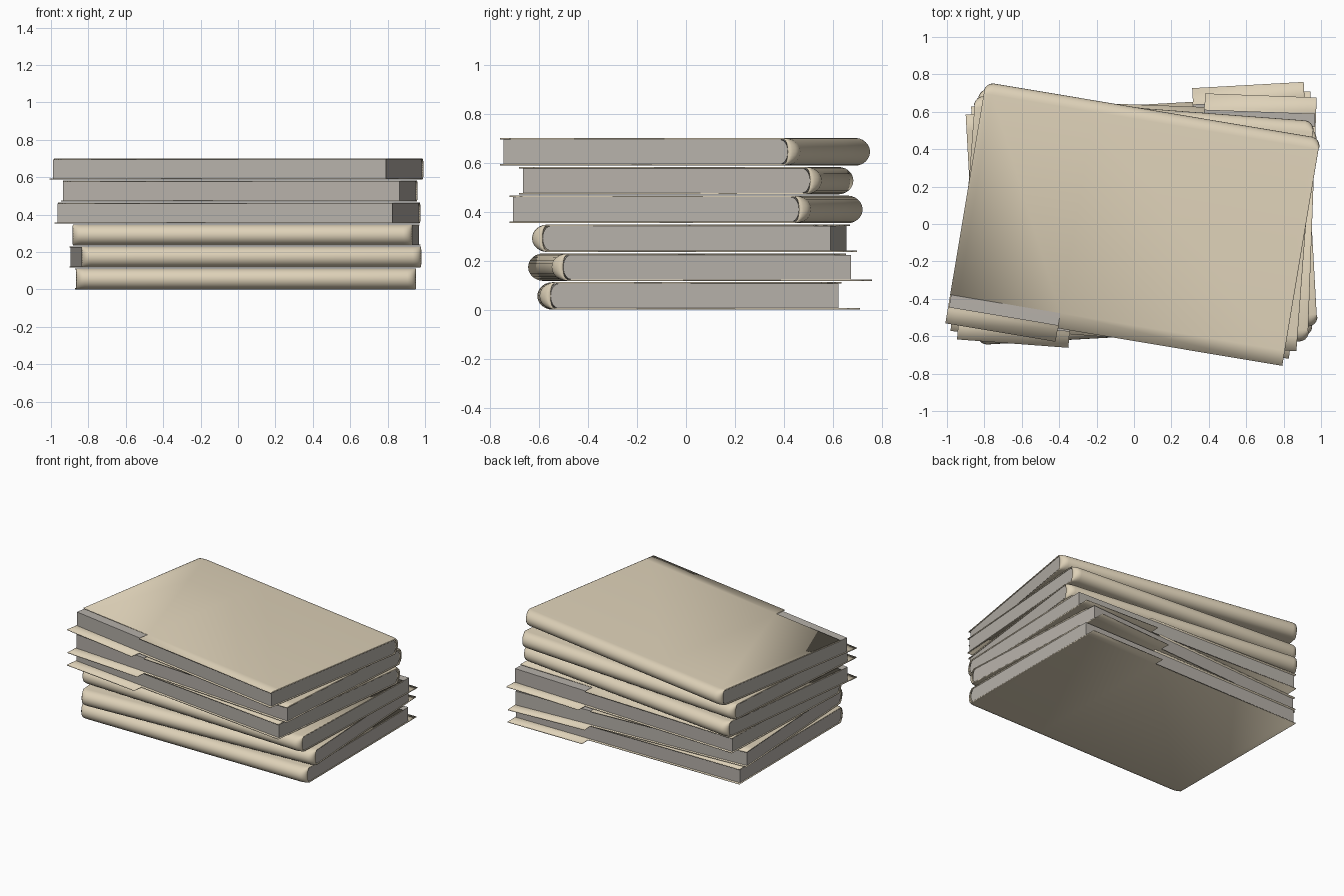
import bpy, bmesh, math

cube = bpy.data.objects.get("Cube")
if cube:
    bpy.data.objects.remove(cube)


def material(name, rgb):
    m = bpy.data.materials.new(name)
    m.use_nodes = True
    m.diffuse_color = (*rgb, 1)
    m.node_tree.nodes["Principled BSDF"].inputs["Base Color"].default_value = (*rgb, 1)
    return m


CARD = material("manila card", (0.73, 0.64, 0.48))
PAPER = material("grey paper", (0.47, 0.44, 0.40))

HALF_W, HALF_D = 0.907, 0.617      # folder half width and half depth
HEIGHT, THICK = 0.112, 0.006       # folder height and card thickness
FOLD, TAB_X = 0.555, -0.31         # where the spine starts, inner end of the tab
TAB_Y, NOTCH_Y = -0.69, -0.535     # tab reach, cut-back of the top cover


def spine_arc(start, tip, low, high, steps=12):
    """Bulging spine profile from the bottom edge to the top edge."""
    mid, half = (low + high) / 2, (high - low) / 2
    angles = [math.pi * (i / steps - 0.5) for i in range(steps + 1)]
    return [(start + (tip - start) * math.cos(a), mid + half * math.sin(a)) for a in angles]


def finish(bm, name, mat, place):
    bmesh.ops.recalc_face_normals(bm, faces=bm.faces)
    mesh = bpy.data.meshes.new(name)
    bm.to_mesh(mesh)
    bm.free()
    mesh.materials.append(mat)
    ob = bpy.data.objects.new(name, mesh)
    bpy.context.collection.objects.link(ob)
    x, y, z, turn = place
    ob.location = (x, y, z)
    ob.rotation_euler.z = math.radians(turn)
    bpy.ops.object.select_all(action="DESELECT")
    ob.select_set(True)
    bpy.context.view_layer.objects.active = ob
    bpy.ops.object.shade_smooth_by_angle(angle=math.radians(35))
    return ob


def folder_cover(name, place):
    """Folded card: tabbed bottom cover, round spine, notched top cover."""
    low, high = THICK / 2, HEIGHT - THICK / 2
    profile = [(TAB_Y, low), (-HALF_D, low)]
    profile += spine_arc(FOLD, HALF_D - THICK / 2, low, high)
    profile += [(NOTCH_Y, high), (-HALF_D, high)]
    # stations across the width; the spine draws in at its rounded ends
    ends = [(0, 0.3), (0.006, 0.58), (0.016, 0.8), (0.03, 0.94), (0.045, 1)]
    stations = [(-HALF_W + d, s) for d, s in ends] + [(TAB_X, 1)]
    stations += [(HALF_W - d, s) for d, s in reversed(ends)]
    bm = bmesh.new()
    rows = [[bm.verts.new((x, FOLD + (y - FOLD) * s if y > FOLD else y, z))
             for y, z in profile] for x, s in stations]
    last = len(profile) - 2
    for i in range(len(rows) - 1):
        in_tab = stations[i + 1][0] <= TAB_X
        for j in range(last + 1):
            if (j == 0 and not in_tab) or (j == last and in_tab):
                continue
            bm.faces.new((rows[i][j], rows[i + 1][j], rows[i + 1][j + 1], rows[i][j + 1]))
    loose = [v for v in bm.verts if not v.link_faces]
    bmesh.ops.delete(bm, geom=loose, context="VERTS")
    ob = finish(bm, name, CARD, place)
    mod = ob.modifiers.new("card thickness", "SOLIDIFY")
    mod.thickness, mod.offset = THICK, 0


def paper_block(name, place):
    """Stack of sheets filling the folder, rounded on the spine side."""
    low, high = THICK, HEIGHT - THICK
    profile = [(-0.603, high), (-0.603, low)] + spine_arc(0.54, 0.572, low, high)
    bm = bmesh.new()
    face = bm.faces.new([bm.verts.new((-0.902, y, z)) for y, z in profile])
    out = bmesh.ops.extrude_face_region(bm, geom=[face])
    moved = [g for g in out["geom"] if isinstance(g, bmesh.types.BMVert)]
    bmesh.ops.translate(bm, verts=moved, vec=(1.804, 0, 0))
    finish(bm, name, PAPER, place)


# Stack from bottom to top: centre x, centre y, turn in degrees
stack = [(0.04, 0.015, 180.3), (0.04, 0.02, 183.2), (0.045, 0.02, 177.9),
         (0.003, 0.003, -7), (0.01, 0.003, -4.3), (0, 0, -9.5)]
for n, (x, y, turn) in enumerate(stack):
    place = (x, y, n * 0.1176, turn)
    folder_cover(f"folder_cover_{n + 1}", place)
    paper_block(f"paper_block_{n + 1}", place)
